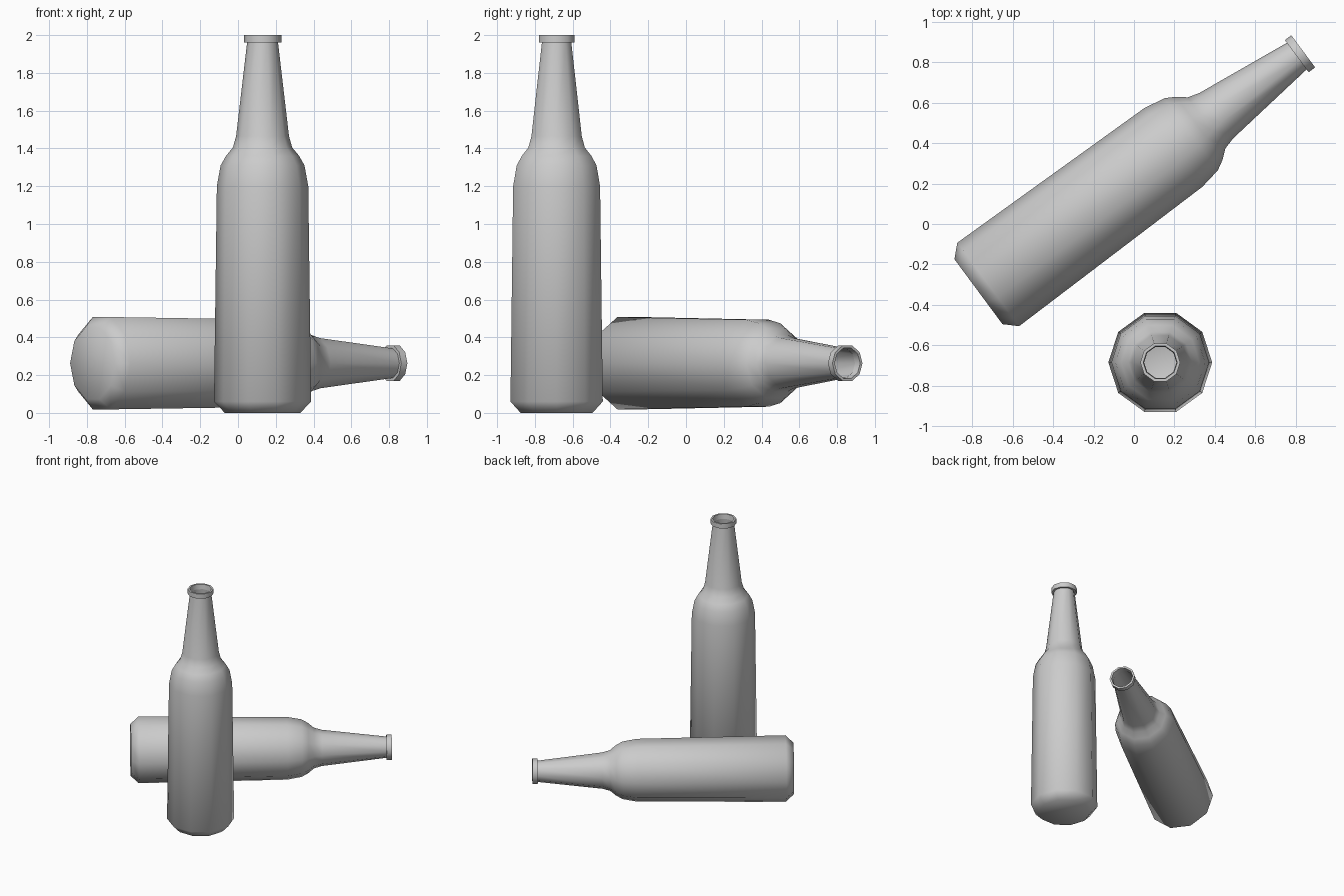
import bpy, bmesh
from math import radians, cos, sin, pi

if "Cube" in bpy.data.objects:
    bpy.data.objects.remove(bpy.data.objects["Cube"])

SIDES = 10
# (radius, height): rounded base, tapering body, shoulder, neck, lip, inside of lip
PROFILE = [(0.20, 0.0), (0.257, 0.06), (0.242, 1.20), (0.222, 1.31),
           (0.194, 1.36), (0.157, 1.405), (0.140, 1.465), (0.082, 1.96),
           (0.099, 1.96), (0.099, 2.0), (0.084, 2.0), (0.080, 1.96)]


def bottle(name, location, rotation):
    bm = bmesh.new()
    rings = []
    for r, z in PROFILE:
        rings.append([bm.verts.new((r * cos(2 * pi * i / SIDES),
                                    r * sin(2 * pi * i / SIDES), z))
                      for i in range(SIDES)])
    # walls
    for a, b in zip(rings, rings[1:]):
        for i in range(SIDES):
            j = (i + 1) % SIDES
            bm.faces.new((a[i], a[j], b[j], b[i]))
    # base
    bm.faces.new(rings[0][::-1])
    mesh = bpy.data.meshes.new(name)
    bm.to_mesh(mesh)
    bm.free()
    ob = bpy.data.objects.new(name, mesh)
    bpy.context.collection.objects.link(ob)
    ob.location = location
    ob.rotation_euler = rotation
    bpy.ops.object.select_all(action='DESELECT')
    ob.select_set(True)
    bpy.context.view_layer.objects.active = ob
    bpy.ops.object.shade_smooth_by_angle(angle=radians(60))
    return ob


# upright bottle in front, second one lying on its side behind it
bottle("standing_bottle", (0.13, -0.685, 0), (0, 0, 0))
bottle("lying_bottle", (-0.77, -0.335, 0.263), (radians(-90), 0, radians(36.5 - 90)))
